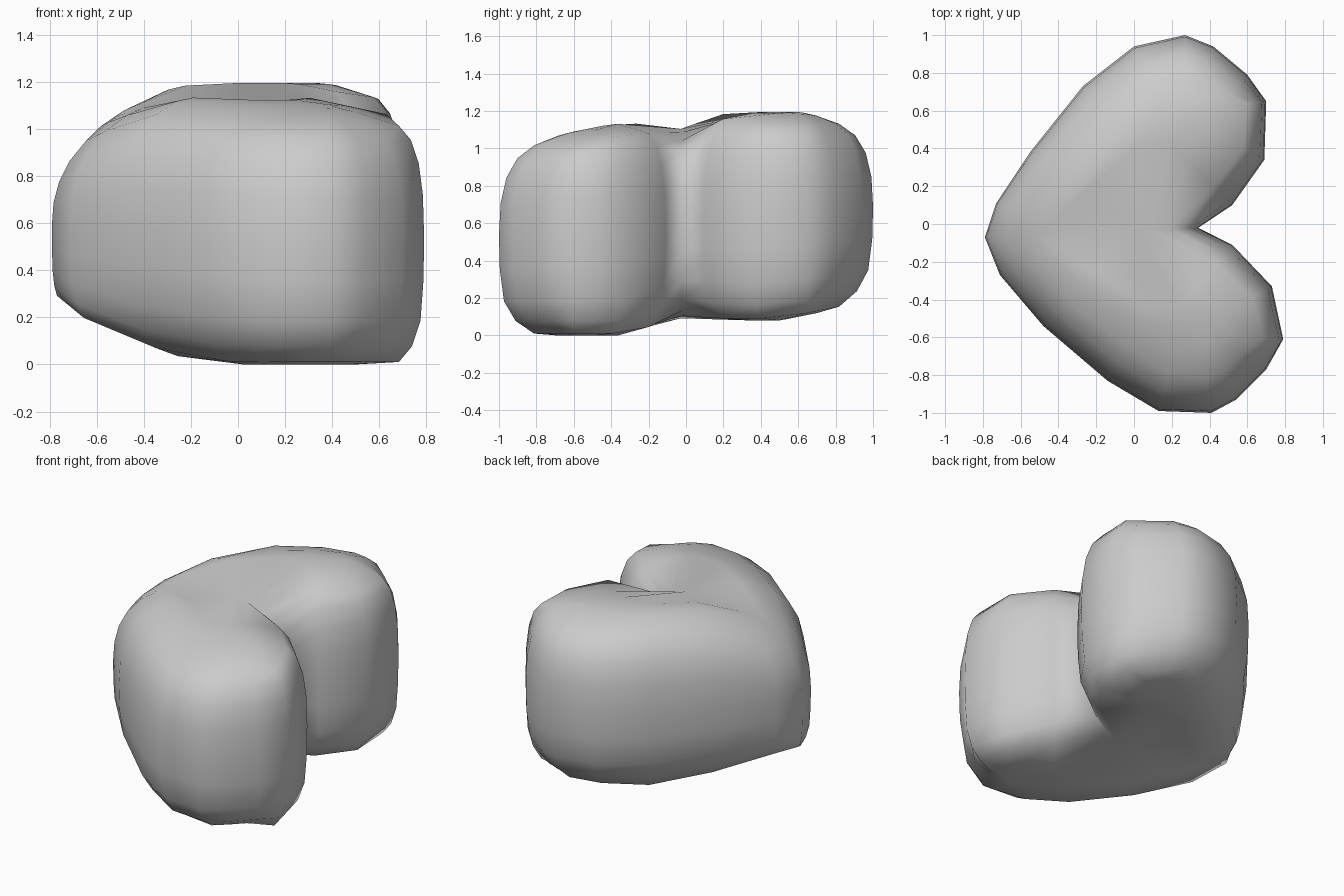
import bpy
import bmesh
from mathutils import Vector

cube = bpy.data.objects.get("Cube")
if cube:
    bpy.data.objects.remove(cube, do_unlink=True)

# Spine of the heart: one tip and the centre of each lobe
TIP = Vector((-0.45, -0.05))
FRONT_LOBE = Vector((0.38, -0.58))
BACK_LOBE = Vector((0.30, 0.60))
CLEFT = Vector((-0.02, -0.03))

# Heart outline as x, y and the position along the spine it bulges from
front_side = [(-0.79, -0.07, 0), (-0.71, -0.27, 0.1), (-0.48, -0.54, 0.35),
              (-0.14, -0.83, 0.65), (0.13, -0.99, 0.85), (0.41, -1.0, 0.95),
              (0.54, -0.93, 1), (0.70, -0.77, 1), (0.79, -0.61, 1),
              (0.73, -0.33, 0.95), (0.52, -0.11, 0.8)]
back_side = [(0.52, 0.10, 0.8), (0.69, 0.34, 0.95), (0.70, 0.65, 1),
             (0.60, 0.79, 1), (0.42, 0.94, 1), (0.27, 1.0, 0.95),
             (0.0, 0.94, 0.85), (-0.27, 0.73, 0.65), (-0.55, 0.38, 0.35),
             (-0.73, 0.11, 0.1)]

# Rounded wall: inset toward the spine, and fraction of the height
wall = [(0.9, 0), (0.7, 0), (0.42, 0.01), (0.2, 0.075), (0.06, 0.18),
        (0.01, 0.35), (0, 0.53), (0.02, 0.7), (0.09, 0.83), (0.22, 0.92),
        (0.42, 0.97), (0.7, 0.995), (0.9, 1)]


def ramp(value, start, end):
    return min(1, max(0, (value - start) / (end - start)))


def valley(p):
    """Crease that runs in from the cleft between the lobes."""
    return ramp(abs(p.y + 0.03), 0.22, 0) * ramp(p.x, -0.2, 0.2)


def underside(p):
    a = max(0, -p.x)
    tip_rise = 0.05 * a + 0.34 * a * a
    return (0.08 * ramp(p.y, -0.3, 0.1) + 0.2 * max(0, p.y - 0.5)
            + tip_rise + 0.07 * valley(p))


def topside(p):
    tip_drop = 0.55 * max(0, -p.x) ** 2.6
    lobe_drop = (0.16 * max(0, p.x - 0.4) + 0.15 * max(0, p.y - 0.6)
                 + 0.2 * max(0, -0.35 - p.y))
    return 1.14 + 0.055 * ramp(p.y, -0.1, 0.2) - tip_drop - lobe_drop - 0.09 * valley(p)


def arm(points, lobe):
    """Outline point, spine point, roundness of the lower and upper edge."""
    result = []
    for x, y, u in points:
        low_round, high_round = 0.15 + 0.85 * ramp(u, 0, 0.35), 1
        if x > 0.5 and abs(y) < 0.66:      # tighter edges facing the cleft
            low_round = high_round = 0.62
        elif u == 1:                       # softer ends of the lobes
            low_round = 1.25
        result.append((Vector((x, y)), TIP.lerp(lobe, u), low_round, high_round))
    return result


outline = arm(front_side, FRONT_LOBE)
outline.append((Vector((0.34, -0.02)), CLEFT, 1, 1))
outline += arm(back_side, BACK_LOBE)

bm = bmesh.new()
rings = []
for inset, height in wall:
    ring = []
    for edge, spine, low_round, high_round in outline:
        roundness = low_round if height < 0.5 else high_round
        p = edge.lerp(spine, inset * roundness if inset < 0.5 else inset)
        low, high = underside(p), topside(p)
        ring.append(bm.verts.new((p.x, p.y, low + (high - low) * height)))
    rings.append(ring)

# Skin the wall and close both ends
count = len(outline)
for lower, upper in zip(rings, rings[1:]):
    for i in range(count):
        j = (i + 1) % count
        bm.faces.new((lower[i], lower[j], upper[j], upper[i]))
caps = [bm.faces.new(rings[0][::-1]), bm.faces.new(rings[-1])]
bmesh.ops.triangulate(bm, faces=caps)
lowest = min(v.co.z for v in bm.verts)
bmesh.ops.translate(bm, verts=bm.verts, vec=(0, 0, -lowest))
bmesh.ops.recalc_face_normals(bm, faces=bm.faces)
for face in bm.faces:
    face.smooth = True

mesh = bpy.data.meshes.new("heart_body")
bm.to_mesh(mesh)
bm.free()
heart = bpy.data.objects.new("heart_body", mesh)
bpy.context.collection.objects.link(heart)

# Plain grey
grey = bpy.data.materials.new("light_grey")
grey.use_nodes = True
colour = (0.6, 0.6, 0.6, 1)
grey.diffuse_color = colour
grey.node_tree.nodes["Principled BSDF"].inputs["Base Color"].default_value = colour
mesh.materials.append(grey)
